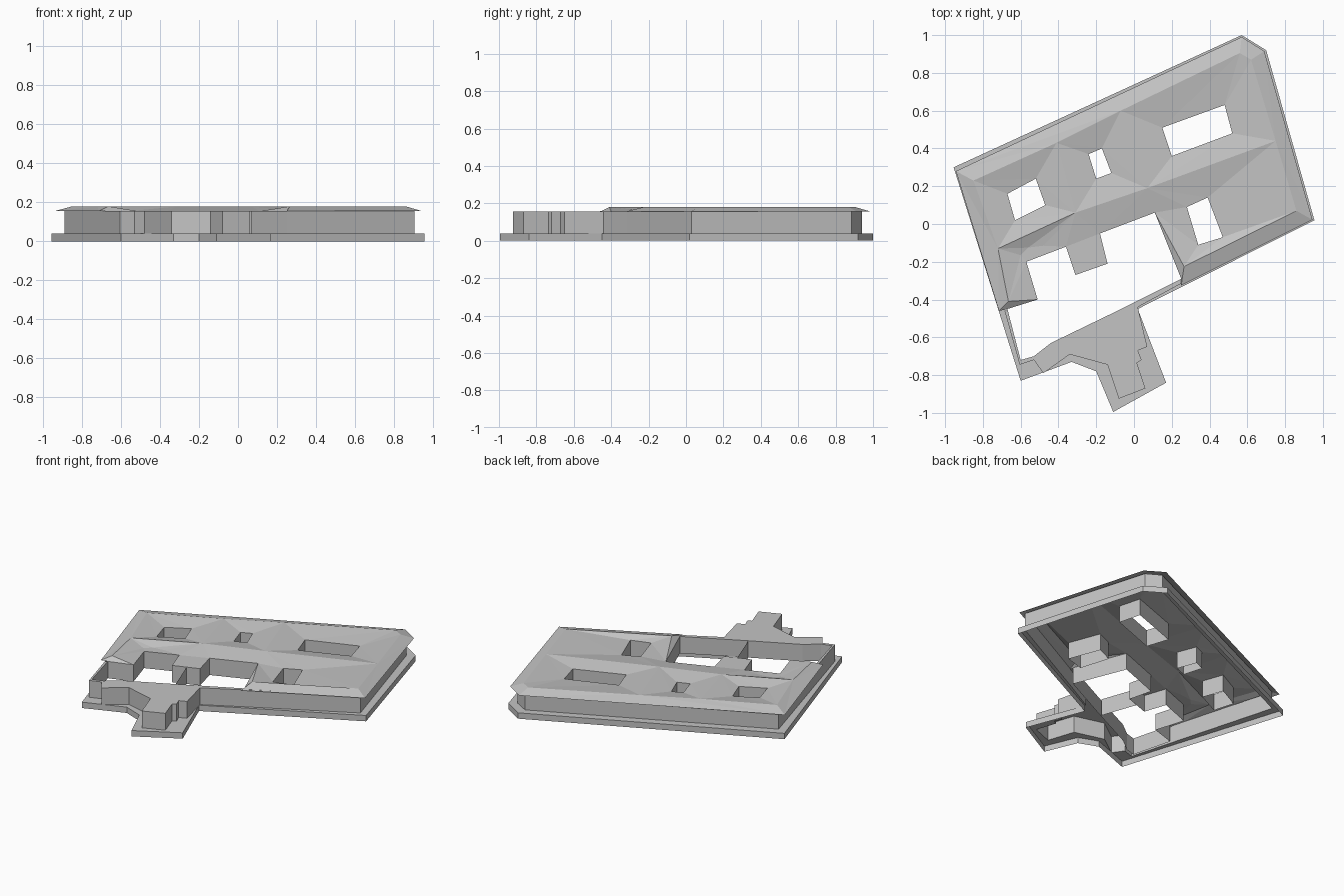
import bpy
from mathutils import Vector
from mathutils.geometry import delaunay_2d_cdt

cube = bpy.data.objects.get("Cube")
if cube:
    bpy.data.objects.remove(cube, do_unlink=True)

LEDGE, EAVE, RIDGE = 0.04, 0.155, 0.18

stone = bpy.data.materials.new("light_grey")
stone.use_nodes = True
GREY = (0.55, 0.55, 0.55, 1)
stone.diffuse_color = GREY
stone.node_tree.nodes["Principled BSDF"].inputs["Base Color"].default_value = GREY


def add_object(name, verts, faces):
    mesh = bpy.data.meshes.new(name)
    mesh.from_pydata(verts, [], faces)
    mesh.materials.append(stone)
    obj = bpy.data.objects.new(name, mesh)
    bpy.context.collection.objects.link(obj)
    return obj


def ribbon(name, path, low, high, closed=True):
    """Vertical wall standing on a plan line."""
    n = len(path)
    verts = [(x, y, low) for x, y in path] + [(x, y, high) for x, y in path]
    faces = [(i, (i + 1) % n, (i + 1) % n + n, i + n)
             for i in range(n if closed else n - 1)]
    return add_object(name, verts, faces)


def inside(p, loop):
    hit = False
    for (ax, ay), (bx, by) in zip(loop, loop[1:] + loop[:1]):
        if (ay > p.y) != (by > p.y) and p.x < ax + (p.y - ay) * (bx - ax) / (by - ay):
            hit = not hit
    return hit


def fill(name, outer, holes, height, chains=(), peak=0.0):
    """Surface inside a loop, minus holes, creased up along ridge chains."""
    points, heights, edges = [], [], []
    for loop in [outer] + list(holes):
        first, n = len(points), len(loop)
        points += loop
        heights += [height] * n
        edges += [(first + i, first + (i + 1) % n) for i in range(n)]
    for chain in chains:
        ids = []
        for p in chain:
            if p not in points:
                points.append(p)
                heights.append(peak)
            ids.append(points.index(p))
        edges += list(zip(ids, ids[1:]))
    result = delaunay_2d_cdt([Vector(p) for p in points], edges, [], 0, 1e-5)
    flat, tris, origins = result[0], result[2], result[3]
    verts = [(v.x, v.y, heights[o[0]] if o else max(height, peak))
             for v, o in zip(flat, origins)]
    faces = []
    for tri in tris:
        a, b, c = (flat[i] for i in tri)
        mid = (a + b + c) / 3
        if inside(mid, outer) and not any(inside(mid, h) for h in holes):
            up = (b - a).cross(c - a) > 0
            faces.append(list(tri) if up else list(tri)[::-1])
    return add_object(name, verts, faces)


# Plan lines
base = [(-.955, .3), (-.6, -.83), (-.33, -.73), (-.2, -.78), (-.11, -.995),
        (.17, -.84), (.02, -.45), (.955, .02), (.7, .92), (.57, 1)]
main_wall = [(.25, -.315), (.905, .03), (.655, .885), (.56, .94),
             (-.89, .27), (-.685, -.46)]
wing_wall = [(-.685, -.46), (-.605, -.745), (-.53, -.72), (-.48, -.79),
             (-.34, -.69), (-.14, -.745), (-.08, -.925), (.06, -.87),
             (.015, -.735), (.04, -.72), (.02, -.67), (.07, -.65),
             (.02, -.44), (.25, -.315)]
court_back = [(.25, -.29), (.11, .06), (-.18, -.05), (-.14, -.21), (-.31, -.27),
              (-.36, -.12), (-.57, -.2), (-.51, -.4), (-.67, -.45)]
court_front = [(-.67, -.45), (-.6, -.72), (-.53, -.7), (-.44, -.63),
               (-.13, -.48), (.25, -.29)]
light_wells = [
    [(.15, .51), (.48, .63), (.52, .48), (.2, .36)],
    [(-.24, .37), (-.17, .4), (-.12, .27), (-.2, .24)],
    [(-.67, .16), (-.52, .24), (-.47, .1), (-.63, .02)],
    [(.28, .09), (.39, .14), (.47, -.07), (.34, -.11)],
]

# Plinth, open beneath, with a ledge round the walls
ribbon("plinth_side", base, 0, LEDGE)
fill("plinth_ledge", base, [main_wall + wing_wall[1:-1]], LEDGE)

# Walls
ribbon("main_outer_wall", main_wall, LEDGE, EAVE + 0.004, False)
ribbon("wing_outer_wall", wing_wall, LEDGE, EAVE, False)
ribbon("court_back_wall", court_back, LEDGE, EAVE, False)
ribbon("court_front_wall", court_front, LEDGE, EAVE, False)
ribbon("court_partition", [(-.22, -.24), (-.137, -.475)], LEDGE, EAVE, False)
for i, well in enumerate(light_wells):
    ribbon(f"light_well_{i + 1}", well, LEDGE, EAVE)

# Flat roof of the front wing and its wall tops
fill("wing_flat_roof", wing_wall + court_front[::-1], [], EAVE)

# Low hipped roof with overhanging eaves
eaves = [(.25, -.325), (.945, .022), (.69, .915), (.57, .99),
         (-.943, .28), (-.715, -.46)]
west, north, corner = (-.85, .23), (.56, .905), (.62, .87)
cross_a, cross_b = (-.41, .43), (-.07, .6)
east, south = (.75, .44), (.86, .07)
mid_a, mid_b, mid_c = (.07, .19), (-.31, .06), (-.72, -.13)
ridges = [
    [west, cross_a, cross_b, north, corner, east, south, (.265, -.225)],
    [east, mid_a, mid_b, mid_c],
    [cross_a, mid_b],
    [cross_b, mid_a],
    [west, mid_c, (-.665, -.41)],
]
# A narrow sunken fold lies in front of the west end of the middle ridge
fold = [(-.6, -.165), (-.48, -.115), (-.56, -.125)]
fill("hipped_roof", eaves + court_back[::-1], light_wells + [fold], EAVE, ridges, RIDGE)
fill("roof_fold", fold, [], EAVE)
